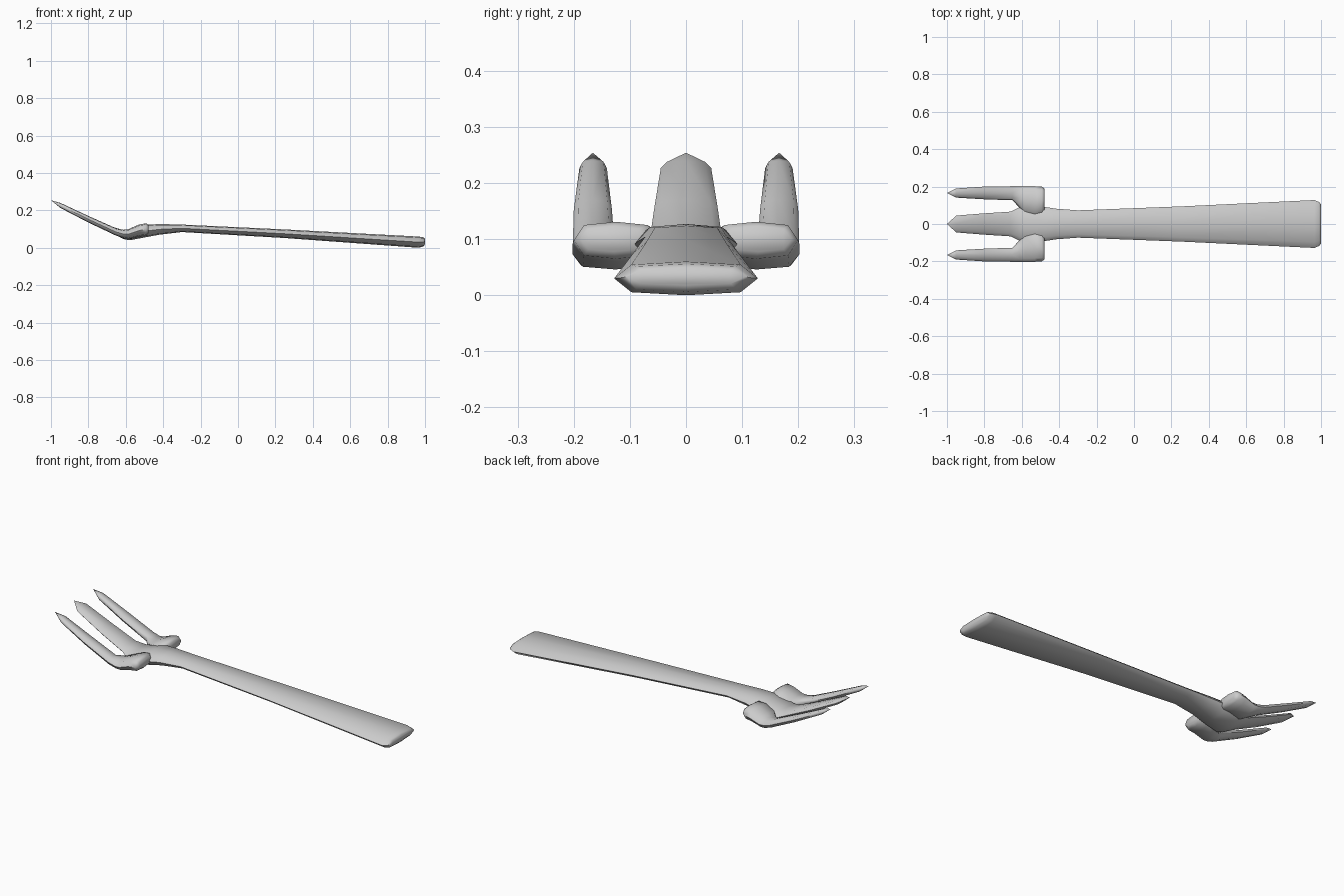
import bpy, bmesh

# Flattened eight-sided cross-section (unit half-width, unit half-height)
SECTION = [(1, 0), (0.76, 0.82), (0, 1), (-0.76, 0.82),
           (-1, 0), (-0.76, -0.82), (0, -1), (0.76, -0.82)]


def loft(name, stations, side=1):
    """Skin sections given as (x, y_min, y_max, z_min, z_max)."""
    bm = bmesh.new()
    rings = []
    for x, y0, y1, z0, z1 in stations:
        cy, cz = (y0 + y1) / 2, (z0 + z1) / 2
        hy, hz = (y1 - y0) / 2, (z1 - z0) / 2
        rings.append([bm.verts.new((x, side * (cy + hy * a), cz + hz * b))
                      for a, b in SECTION])
    n = len(SECTION)
    for r, s in zip(rings, rings[1:]):
        for i in range(n):
            bm.faces.new((r[i], r[(i + 1) % n], s[(i + 1) % n], s[i]))
    bm.faces.new(rings[0])
    bm.faces.new(rings[-1])
    bmesh.ops.remove_doubles(bm, verts=bm.verts, dist=0.0005)
    bmesh.ops.recalc_face_normals(bm, faces=bm.faces)
    me = bpy.data.meshes.new(name)
    bm.to_mesh(me)
    bm.free()
    ob = bpy.data.objects.new(name, me)
    bpy.context.collection.objects.link(ob)
    bpy.ops.object.select_all(action='DESELECT')
    ob.select_set(True)
    bpy.context.view_layer.objects.active = ob
    bpy.ops.object.shade_smooth_by_angle(angle=1.05)
    return ob


# Handle running into the central tine: x, half-width, bottom, top
spine = [(1.0, 0.105, 0.018, 0.048), (0.99, 0.117, 0.006, 0.056),
         (0.965, 0.128, 0.0, 0.06), (0.25, 0.094, 0.052, 0.098),
         (-0.30, 0.073, 0.084, 0.124), (-0.42, 0.082, 0.07, 0.127),
         (-0.50, 0.095, 0.055, 0.122), (-0.58, 0.10, 0.04, 0.10),
         (-0.61, 0.09, 0.046, 0.095), (-0.66, 0.066, 0.07, 0.108),
         (-0.80, 0.057, 0.135, 0.17), (-0.95, 0.045, 0.213, 0.240),
         (-1.0, 0.0, 0.254, 0.254)]
loft("handle_and_centre_tine", [(x, -w, w, b, t) for x, w, b, t in spine])

# Outer tines with shoulders that reach inward to the handle
outer = [(-0.478, 0.07, 0.188, 0.078, 0.122), (-0.492, 0.05, 0.20, 0.065, 0.131),
         (-0.53, 0.04, 0.202, 0.06, 0.124), (-0.585, 0.05, 0.202, 0.046, 0.10),
         (-0.61, 0.085, 0.202, 0.05, 0.096), (-0.65, 0.127, 0.202, 0.064, 0.103),
         (-0.80, 0.132, 0.20, 0.135, 0.17), (-0.95, 0.141, 0.19, 0.213, 0.240),
         (-1.0, 0.166, 0.166, 0.254, 0.254)]
for name, side in (("left_tine", 1), ("right_tine", -1)):
    loft(name, outer, side)
